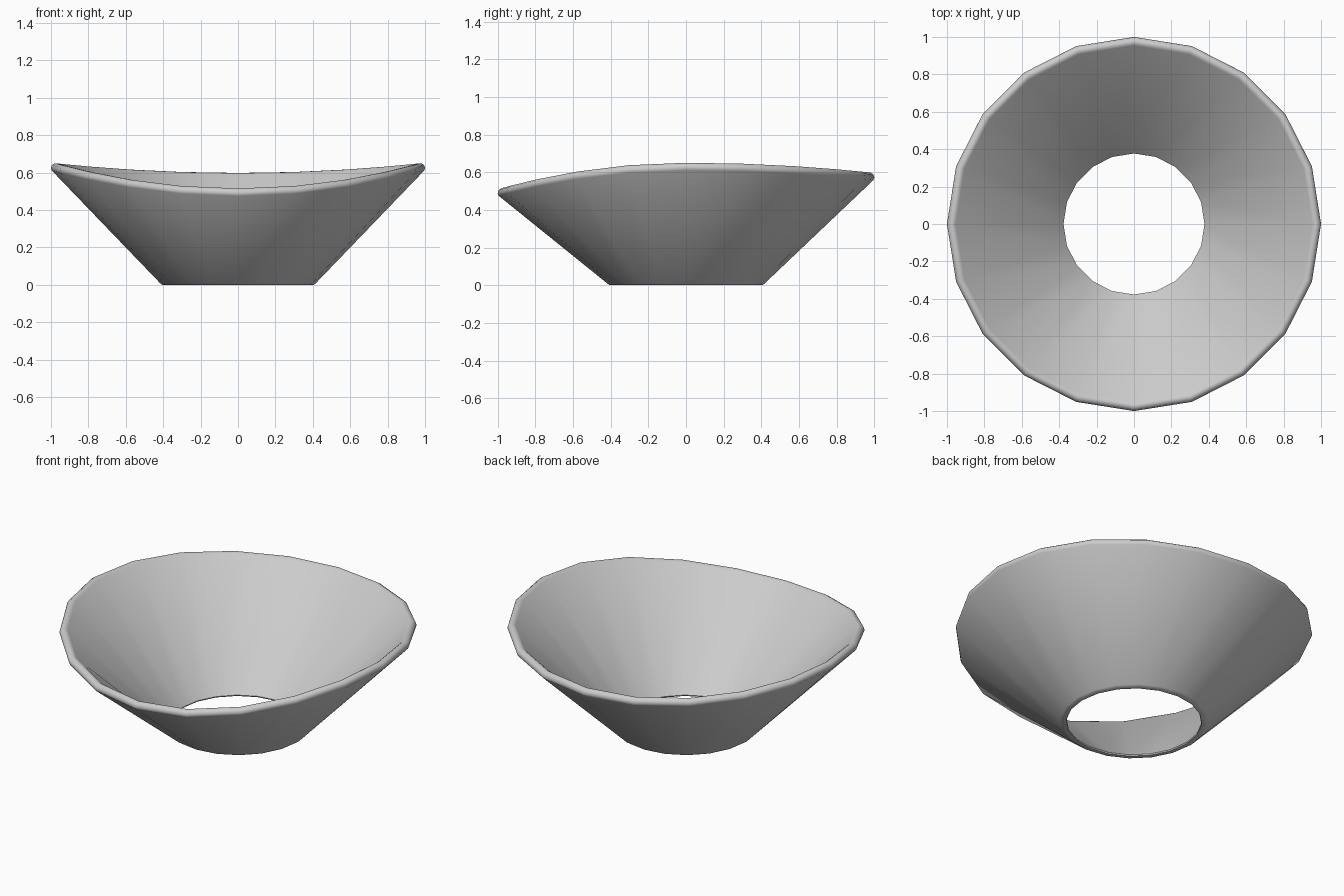
import bpy, bmesh
from math import sin, cos, tau, radians

if "Cube" in bpy.data.objects:
    bpy.data.objects.remove(bpy.data.objects["Cube"])

SIDES = 20


# Wavy rim height: highest at the sides, lower at the back, lowest at the front
def rim_height(y):
    return 0.65 - (0.135 if y < 0 else 0.052) * y * y


# Wall cross-section: (radius, height, share of the rim height)
PROFILE = [
    (0.38, 0.0, 0), (0.405, 0.0, 0), (0.415, 0.007, 0),         # foot ring
    (0.995, -0.040, 1), (1.0, -0.026, 1), (0.995, -0.010, 1),   # outer lip
    (0.980, 0.0, 1), (0.966, -0.001, 1), (0.954, -0.009, 1),    # rounded top
    (0.377, 0.007, 0),                                          # inside foot
]

# Open conical bowl wall, lofted round the axis
bm = bmesh.new()
rings = []
for i in range(SIDES):
    a = tau * i / SIDES
    h = rim_height(sin(a))
    rings.append([bm.verts.new((r * cos(a), r * sin(a), z + k * h))
                  for r, z, k in PROFILE])
n = len(PROFILE)
for i in range(SIDES):
    p, q = rings[i], rings[(i + 1) % SIDES]
    for j in range(n):
        k = (j + 1) % n
        bm.faces.new((p[j], q[j], q[k], p[k]))
bmesh.ops.recalc_face_normals(bm, faces=bm.faces)
mesh = bpy.data.meshes.new("bowl_shade")
bm.to_mesh(mesh)
bm.free()

bowl = bpy.data.objects.new("bowl_shade", mesh)
bpy.context.collection.objects.link(bowl)
bpy.context.view_layer.objects.active = bowl
bowl.select_set(True)
bpy.ops.object.shade_smooth_by_angle(angle=radians(50))
